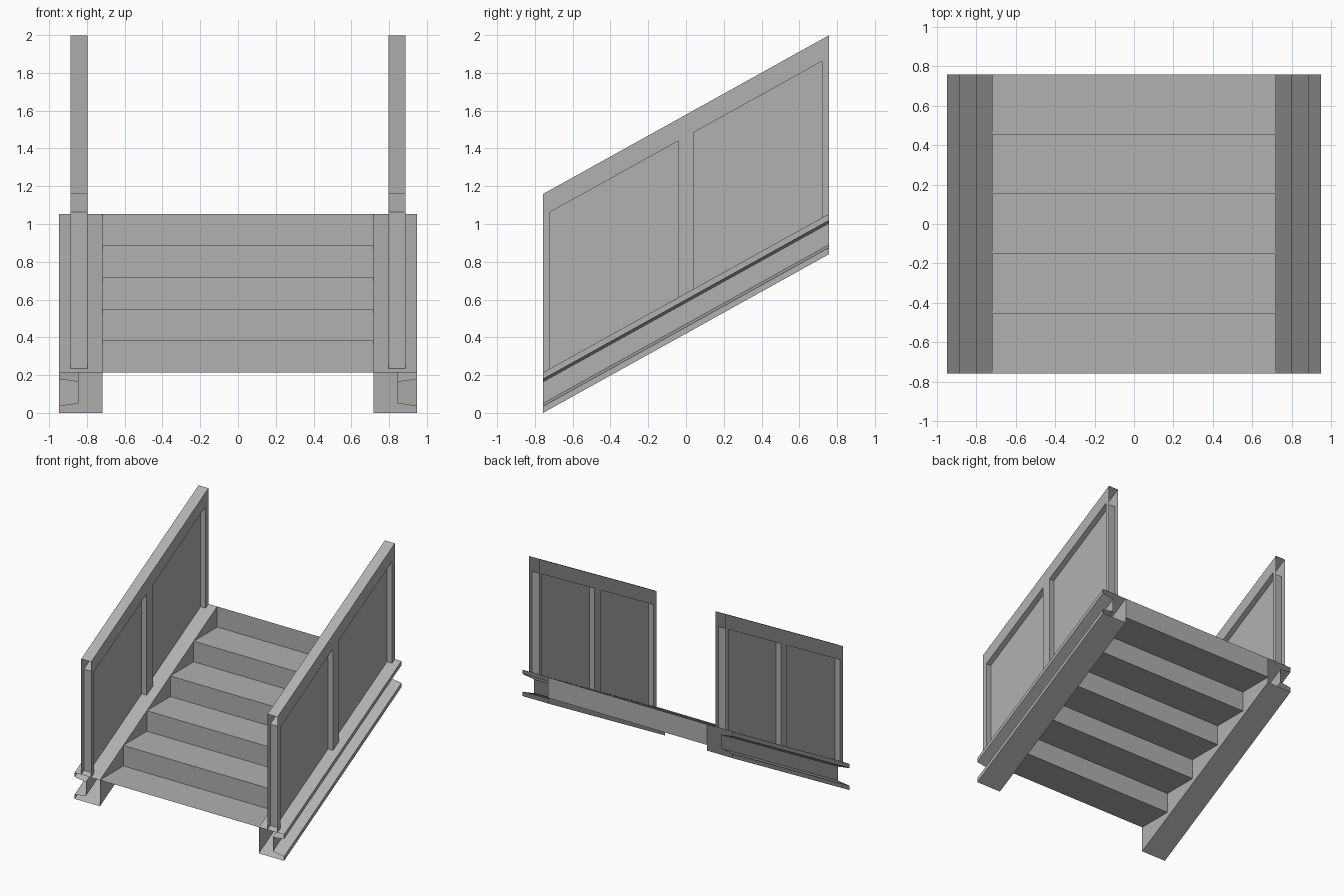
import bpy, bmesh

if "Cube" in bpy.data.objects:
    bpy.data.objects.remove(bpy.data.objects["Cube"])

L = 0.757                      # half run
BASE, RISE = 0.214, 0.84       # stringer top at the front, total climb
N = 5                          # steps

grey = bpy.data.materials.new("dark_grey")
grey.diffuse_color = (.44, .44, .44, 1)
grey.use_nodes = True
grey.node_tree.nodes["Principled BSDF"].inputs["Base Color"].default_value = grey.diffuse_color


def slope(x, y, h=0.0):
    """Point at height h above the sloped top of the stringers."""
    return (x, y, BASE + RISE * (y + L) / (2 * L) + h)


def make(name, quads, mirror=True):
    bm = bmesh.new()
    for q in quads:
        bm.faces.new([bm.verts.new(p) for p in q])
    bmesh.ops.remove_doubles(bm, verts=bm.verts, dist=1e-4)
    bmesh.ops.recalc_face_normals(bm, faces=bm.faces)
    me = bpy.data.meshes.new(name)
    bm.to_mesh(me)
    bm.free()
    me.materials.append(grey)
    ob = bpy.data.objects.new(name, me)
    bpy.context.collection.objects.link(ob)
    if mirror:
        ob.modifiers.new("mirror", 'MIRROR').use_mirror_merge = False
    return ob


# Channel-shaped stringers, open at both ends
prof = [(.718, 0), (.947, 0), (.947, -.035), (.845, -.05),
        (.845, -.164), (.947, -.179), (.947, -.214), (.718, -.214)]
make("stringers", [
    [slope(a[0], -L, a[1]), slope(b[0], -L, b[1]), slope(b[0], L, b[1]), slope(a[0], L, a[1])]
    for a, b in zip(prof, prof[1:] + prof[:1])])

# Thin folded treads and risers
path = []
for i in range(N):
    z = BASE + RISE * i / N
    path += [(-L + 2 * L * i / N, z), (-L + 2 * L * (i + 1) / N, z)]
path.append((L, BASE + RISE))
W = .718
steps = make("treads_and_risers", [
    [(-W, *a), (W, *a), (W, *b), (-W, *b)] for a, b in zip(path, path[1:])], mirror=False)
if steps.data.polygons[0].normal.z < 0:
    steps.data.flip_normals()

# Hollow balustrade frames with two openings, open at both ends
XI, XO = .797, .887
ys = [-L, -.72, -.04, .04, .72, L]
hs = [0, .828, .945]
frame, infill = [], []
for i, (y0, y1) in enumerate(zip(ys, ys[1:])):
    opening = i in (1, 3)
    for j in (0, 1):
        if opening and j == 0:
            continue
        for x in (XI, XO):
            frame.append([slope(x, y0, hs[j]), slope(x, y1, hs[j]),
                          slope(x, y1, hs[j + 1]), slope(x, y0, hs[j + 1])])
    frame.append([slope(XI, y0, hs[2]), slope(XO, y0, hs[2]),
                  slope(XO, y1, hs[2]), slope(XI, y1, hs[2])])
    if opening:
        frame.append([slope(XI, y0, hs[1]), slope(XO, y0, hs[1]),
                      slope(XO, y1, hs[1]), slope(XI, y1, hs[1])])
        for y in (y0, y1):
            frame.append([slope(XI, y, 0), slope(XO, y, 0),
                          slope(XO, y, hs[1]), slope(XI, y, hs[1])])
        xm = (XI + XO) / 2
        infill.append([slope(xm, y0, 0), slope(xm, y1, 0),
                       slope(xm, y1, hs[1]), slope(xm, y0, hs[1])])
make("balustrade_frames", frame)

# Thin infill sheets in the middle of the frames
make("balustrade_infill", infill)
